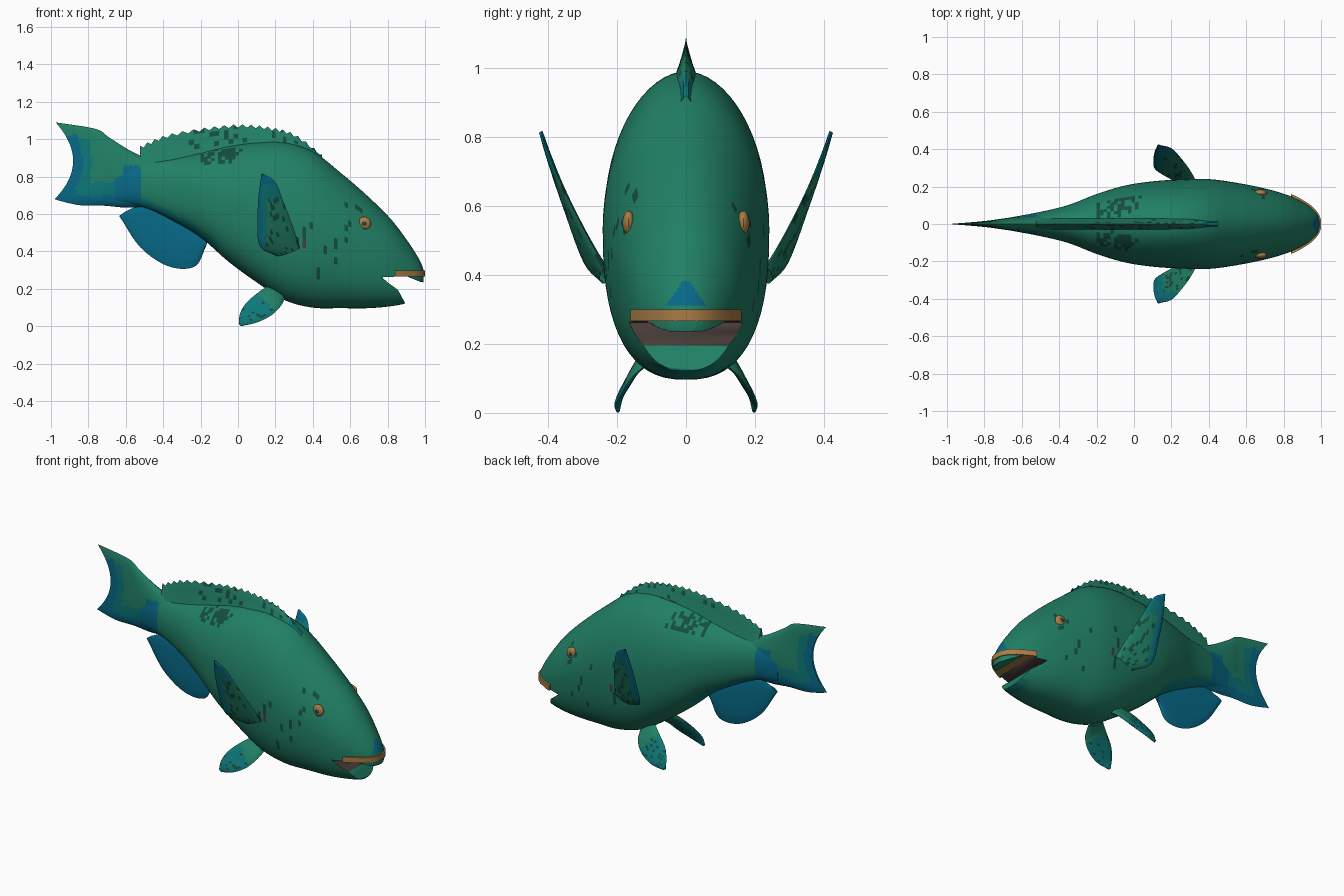
import bpy, bmesh, math, random
from mathutils import Vector

if "Cube" in bpy.data.objects:
    bpy.data.objects.remove(bpy.data.objects["Cube"])

random.seed(4)


def material(name, rgb):
    m = bpy.data.materials.new(name)
    m.diffuse_color = (*rgb, 1)
    m.use_nodes = True
    m.node_tree.nodes["Principled BSDF"].inputs["Base Color"].default_value = m.diffuse_color
    return m


GREEN = material("scale green", (0.015, 0.215, 0.130))
DARK = material("dark green", (0.007, 0.075, 0.050))
BLUE = material("fin blue", (0.002, 0.140, 0.240))
TEAL = material("fin teal", (0.004, 0.185, 0.190))
ORANGE = material("beak orange", (0.400, 0.200, 0.060))
BROWN = material("mouth brown", (0.070, 0.048, 0.042))


def spline(pts, steps):
    """Catmull-Rom resampling of a list of tuples."""
    p = [Vector(q) for q in pts]
    p = [2 * p[0] - p[1]] + p + [2 * p[-1] - p[-2]]
    out = []
    for i in range(1, len(p) - 2):
        a, b, c, d = p[i - 1:i + 3]
        for k in range(steps):
            t = k / steps
            out.append(0.5 * (2 * b + (c - a) * t + (2 * a - 5 * b + 4 * c - d) * t * t
                              + (3 * b - a - 3 * c + d) * t ** 3))
    return out + [p[-2]]


def finish(name, bm, mats, rule=None, smooth=35):
    """Turn a bmesh into a named object, colouring faces by rule(centre)."""
    bmesh.ops.remove_doubles(bm, verts=bm.verts, dist=1e-5)
    bmesh.ops.recalc_face_normals(bm, faces=bm.faces)
    for f in bm.faces:
        f.smooth = True
        if rule:
            f.material_index = rule(f.calc_center_median())
    me = bpy.data.meshes.new(name)
    bm.to_mesh(me)
    bm.free()
    for m in mats:
        me.materials.append(m)
    me.set_sharp_from_angle(angle=math.radians(smooth))
    ob = bpy.data.objects.new(name, me)
    bpy.context.collection.objects.link(ob)
    return ob


def loft(bm, rings, closed):
    rows = [[bm.verts.new(p) for p in r] for r in rings]
    for a, b in zip(rows, rows[1:]):
        n = len(a)
        for j in range(n if closed else n - 1):
            k = (j + 1) % n
            bm.faces.new((a[j], a[k], b[k], b[j]))
    return rows


def prism(name, outline, lo, hi, axis, mats, rule=None):
    """Extrude a 2D outline along y or z."""
    bm = bmesh.new()
    def at(p, h):
        return (p[0], h, p[1]) if axis == "y" else (p[0], p[1], h)
    rows = loft(bm, [[at(p, h) for p in outline] for h in (lo, hi)], True)
    for r in rows:
        bm.faces.new(r)
    return finish(name, bm, mats, rule)


def lens(v):
    return math.sqrt(max(0, 1 - (2 * v - 1) ** 2))


def fin(name, edge_a, edge_b, normal, thick, mats, rule, rows=10, steps=5, jag=0.0, shape=lens):
    """Thin fin spanning two edges that run from its root to its tip."""
    bm = bmesh.new()
    a, b = spline(edge_a, steps), spline(edge_b, steps)
    n = Vector(normal).normalized()
    for side in (-1, 1):
        rings = []
        for i, (p, q) in enumerate(zip(a, b)):
            u = i / (len(a) - 1)
            t = thick[0] + (thick[1] - thick[0]) * u
            ring = []
            for j in range(rows + 1):
                v = j / rows
                c = p.lerp(q, v)
                if j == rows and i % 2:
                    c = c + (p - q).normalized() * jag
                ring.append(c + n * side * t * shape(v))
            rings.append(ring)
        loft(bm, rings, False)
    return finish(name, bm, mats, rule)


# Body: (x, bottom, top, half width)
stations = spline([
    (-0.66, 0.66, 0.88, 0.035), (-0.50, 0.635, 0.885, 0.065), (-0.35, 0.565, 0.90, 0.102),
    (-0.20, 0.475, 0.93, 0.160), (-0.05, 0.345, 0.965, 0.205), (0.10, 0.235, 0.985, 0.228),
    (0.25, 0.140, 0.985, 0.238), (0.40, 0.100, 0.935, 0.240), (0.55, 0.097, 0.82, 0.220),
    (0.70, 0.097, 0.69, 0.190), (0.82, 0.108, 0.57, 0.155), (0.90, 0.125, 0.465, 0.118),
    (0.95, 0.165, 0.390, 0.085), (0.98, 0.215, 0.335, 0.055), (0.993, 0.235, 0.300, 0.030)], 8)


def section(s, n=64):
    x, lo, hi, w = s
    ring = []
    for i in range(n):
        t = 2 * math.pi * i / n
        c, q = math.cos(t), math.sin(t)
        e = 2 / 2.5 if q < 0 else 2 / 1.9
        ring.append((x, math.copysign(w * abs(c) ** e, c),
                     (lo + hi) / 2 + math.copysign((hi - lo) / 2 * abs(q) ** e, q)))
    return ring


def floor_at(x):
    return min(stations, key=lambda s: abs(s[0] - x))[1]


def body_rule(c):
    if c.x < -0.52 and c.z < 0.85:
        return 1
    if c.x < -0.1 and c.z < floor_at(c.x) + 0.04 or c.x > 0.84 and c.z < 0.14:
        return 4
    if c.x > 0.93 and 0.31 < c.z < 0.385 and abs(c.y) < 0.05 * (0.40 - c.z) / 0.08:
        return 1
    if 0.335 < c.x < 0.365 and 0.40 < c.z < 0.48:
        return 3
    if -0.2 < c.x < 0.04 and 0.86 < c.z < 0.95:
        return 2 if random.random() < 0.5 else 0
    if 0.3 < c.x < 0.7 and 0.25 < c.z < 0.65 and random.random() < 0.05:
        return 2
    return 0


bm = bmesh.new()
rows = loft(bm, [section(s) for s in stations], True)
bm.faces.new(rows[0])
bm.faces.new(rows[-1])
body = finish("body", bm, [GREEN, BLUE, DARK, BROWN, TEAL], body_rule)

# Open mouth cut out of the head, with a green tongue floor
cutter = prism("mouth_cutter", [(0.77, 0.262), (0.90, 0.268), (0.98, 0.236), (1.1, 0.23),
               (1.1, -0.1), (0.93, 0.05), (0.89, 0.13), (0.855, 0.195), (0.80, 0.235)],
               -0.4, 0.4, "y", [BROWN, GREEN],
               lambda c: 1 if c.z < 0.17 or (c.x > 0.92 and c.z > 0.2) else 0)
mod = body.modifiers.new("mouth", "BOOLEAN")
mod.object = cutter
mod.operation = "DIFFERENCE"
mod.solver = "EXACT"
mod.material_mode = "TRANSFER"
bpy.context.view_layer.objects.active = body
bpy.ops.object.modifier_apply(modifier=mod.name)
cutter.hide_render = True
cutter.hide_viewport = True

# Beak band wrapped around the upper lip
half = [(0.84, 0.160), (0.87, 0.147), (0.90, 0.130), (0.94, 0.105), (0.97, 0.078),
        (0.99, 0.050), (1.0, 0.022)]
prism("beak_band", half + [(x, -y) for x, y in reversed(half)], 0.266, 0.299, "z", [ORANGE])

# Tail fin
def tail_rule(c):
    if c.z < 0.70 or (c.x < -0.90 and c.z < 1.02) or (-0.62 < c.x < -0.52 and c.z < 0.86):
        return 1
    return 2 if c.z < 0.77 or (c.x < -0.83 and c.z < 1.0) else 0


fin("tail_fin",
    [(-0.46, 0, 0.64), (-0.60, 0, 0.635), (-0.72, 0, 0.645), (-0.85, 0, 0.648), (-0.99, 0, 0.68)],
    [(-0.46, 0, 0.885), (-0.58, 0, 0.94), (-0.70, 0, 1.01), (-0.77, 0, 1.055), (-0.975, 0, 1.09)],
    (0, 1, 0), (0.055, 0.006), [GREEN, BLUE, TEAL], tail_rule, rows=24, steps=8)
tail = bpy.data.objects["tail_fin"]
for v in tail.data.vertices:  # concave trailing edge
    u = max(0, (-v.co.x - 0.5) / 0.48)
    w = (v.co.z - 0.88) / 0.21
    v.co.x += 0.10 * u ** 2 * max(0, 1 - w * w)

# Dorsal fin with a ragged crest, thick at the root
fin("dorsal_fin",
    [(-0.52, 0, 0.86), (-0.36, 0, 0.87), (-0.18, 0, 0.90), (0.0, 0, 0.93), (0.16, 0, 0.95),
     (0.30, 0, 0.93), (0.45, 0, 0.86)],
    [(-0.525, 0, 0.965), (-0.38, 0, 1.025), (-0.18, 0, 1.062), (0.0, 0, 1.08), (0.16, 0, 1.068),
     (0.30, 0, 1.03), (0.45, 0, 0.92)],
    (0, 1, 0), (0.03, 0.045), [GREEN, DARK, TEAL],
    lambda c: 2 if c.x > 0.36 else 1 if c.x > -0.25 and random.random() < 0.15 else 0,
    rows=6, steps=7, jag=0.018, shape=lambda v: (1 - v) ** 1.2 + 0.06 * (v < 1))

# Anal fin
fin("anal_fin",
    [(-0.15, 0, 0.50), (-0.28, 0, 0.56), (-0.42, 0, 0.62), (-0.53, 0, 0.64), (-0.60, 0, 0.615)],
    [(-0.17, 0, 0.43), (-0.23, 0, 0.32), (-0.37, 0, 0.32), (-0.52, 0, 0.42), (-0.635, 0, 0.59)],
    (0, 1, 0), (0.014, 0.008), [BLUE], None)

# Paired parts on both flanks
for s, label in ((-1, "right"), (1, "left")):
    fin(f"{label}_pectoral_fin",
        [(0.33, s * 0.235, 0.42), (0.295, s * 0.295, 0.53), (0.245, s * 0.36, 0.66),
         (0.20, s * 0.405, 0.77), (0.135, s * 0.42, 0.815)],
        [(0.21, s * 0.235, 0.375), (0.115, s * 0.29, 0.43), (0.105, s * 0.345, 0.58),
         (0.11, s * 0.385, 0.70), (0.125, s * 0.42, 0.81)],
        (0.35, s * 0.9, -0.4), (0.016, 0.006), [GREEN, TEAL, BLUE, DARK],
        lambda c: 2 if c.z > 0.76 or c.x < 0.125 else 1 if c.z > 0.68 or c.x < 0.155
        else 3 if random.random() < 0.2 else 0, rows=14)
    fin(f"{label}_pelvic_fin",
        [(0.25, s * 0.10, 0.15), (0.23, s * 0.15, 0.11), (0.18, s * 0.185, 0.06),
         (0.10, s * 0.205, 0.02), (0.02, s * 0.20, 0.002)],
        [(0.15, s * 0.09, 0.21), (0.10, s * 0.12, 0.175), (0.04, s * 0.15, 0.12),
         (0.01, s * 0.18, 0.065), (0.005, s * 0.195, 0.015)],
        (0.3, s * 0.8, 0.5), (0.016, 0.007), [TEAL, GREEN, DARK],
        lambda c: 1 if c.x + c.z > 0.28 else 2 if random.random() < 0.12 else 0)
    # Eye: flattened orange ball with a dark pupil
    for part, r, y, m in (("eye", 0.036, 0.166, ORANGE), ("pupil", 0.013, 0.180, DARK)):
        bm = bmesh.new()
        bmesh.ops.create_uvsphere(bm, u_segments=16, v_segments=10, radius=r)
        for v in bm.verts:
            v.co = Vector((v.co.x + 0.675, v.co.y * 0.5 + s * y, v.co.z + 0.55))
        finish(f"{label}_{part}", bm, [m])
